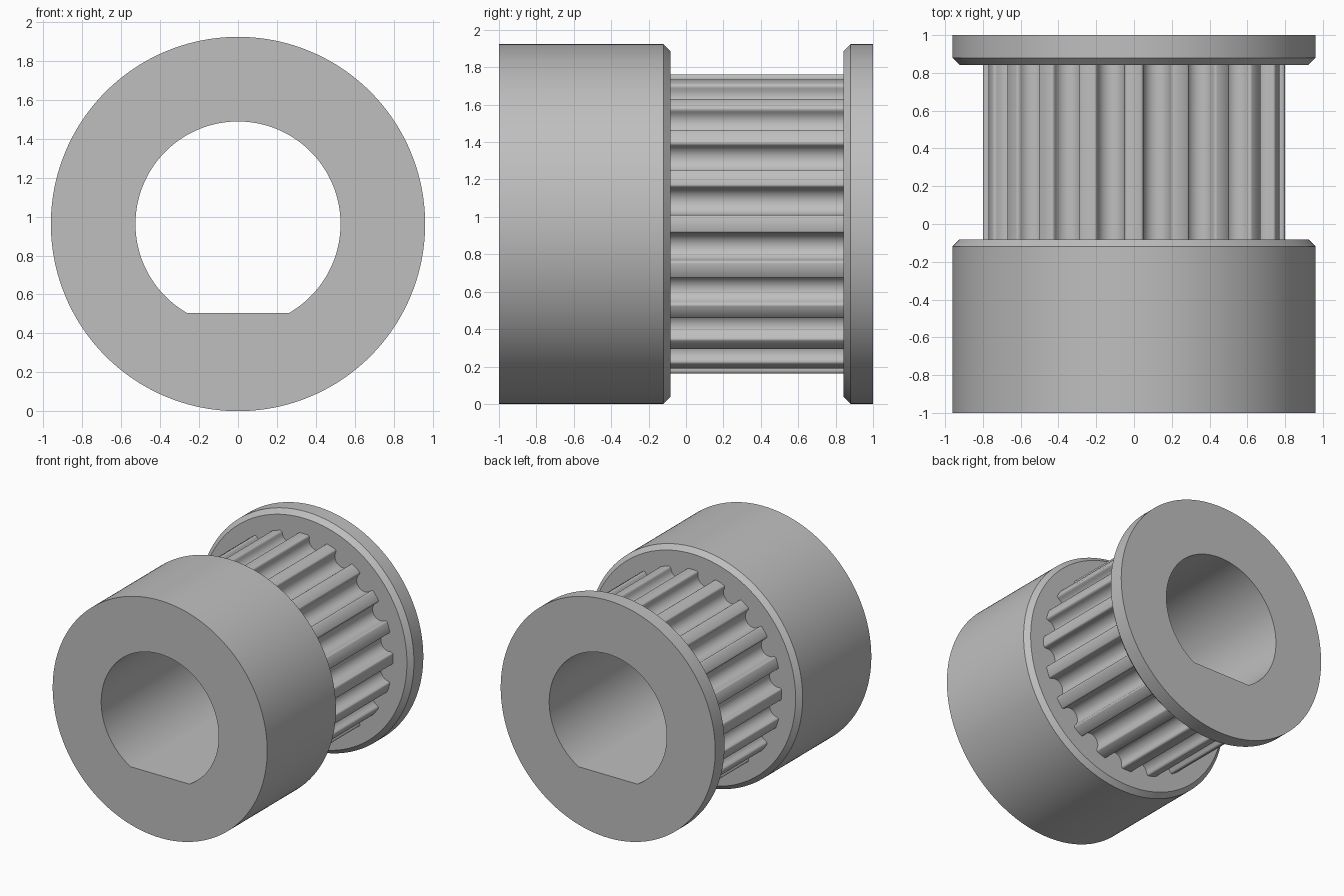
import bpy
import bmesh
from math import sin, cos, tan, radians, pi

cube = bpy.data.objects.get("Cube")
if cube:
    bpy.data.objects.remove(cube, do_unlink=True)

TEETH = 20
PER_TOOTH = 24
N = TEETH * PER_TOOTH
AXIS_Z = 0.962
RIM, CHAMFER, TIP, BORE = 0.962, 0.037, 0.80, 0.527


def circle(radius):
    return [(radius * cos(2 * pi * i / N), radius * sin(2 * pi * i / N)) for i in range(N)]


def d_bore():
    # Round hole with a flat along its lower 60 degrees
    flat = BORE * cos(radians(30))
    points = []
    for i, (x, z) in enumerate(circle(BORE)):
        off = 2 * pi * i / N - 1.5 * pi
        points.append((flat * tan(off), -flat) if abs(off) < radians(30) else (x, z))
    return points


def toothed():
    # Groove section as (sideways, radial): tip fillet, round bottom, tip fillet
    centre, r, fx, fz = 0.774, 0.073, 0.015, 0.021
    fillet = [(r + fx - fx * cos(u), centre + fz * sin(u))
              for u in (radians(22.5 * k) for k in (1, 2, 3, 4))]
    bottom = [(r * sin(u), centre - r * cos(u))
              for u in (pi * k / 14 - pi / 2 for k in range(15))]
    groove = [(-t, h) for t, h in reversed(fillet)] + bottom + fillet
    points = []
    for k in range(TEETH):
        a = 2 * pi * k / TEETH
        points.append((TIP * cos(a), TIP * sin(a)))
        g = a + pi / TEETH
        points += [(h * cos(g) - t * sin(g), h * sin(g) + t * cos(g)) for t, h in groove]
    return points


# One closed skin: hub, toothed barrel, end flange, then back through the bore
rim, bevelled, teeth, bore = circle(RIM), circle(RIM - CHAMFER), toothed(), d_bore()
hub_end, flange_start = -0.083, 0.843
sections = [
    (-1, rim), (hub_end - CHAMFER, rim), (hub_end, bevelled),
    (hub_end, teeth), (flange_start, teeth),
    (flange_start, bevelled), (flange_start + CHAMFER, rim), (1, rim),
    (1, bore), (-1, bore),
]
bm = bmesh.new()
rings = [[bm.verts.new((x, y, z + AXIS_Z)) for x, z in loop] for y, loop in sections]
for a, b in zip(rings, rings[1:] + rings[:1]):
    for i in range(N):
        j = (i + 1) % N
        bm.faces.new((a[i], a[j], b[j], b[i]))
bmesh.ops.recalc_face_normals(bm, faces=bm.faces)

mesh = bpy.data.meshes.new("toothed_pulley")
bm.to_mesh(mesh)
bm.free()
pulley = bpy.data.objects.new("toothed_pulley", mesh)
bpy.context.collection.objects.link(pulley)

# Plain grey metal
grey = bpy.data.materials.new("grey_metal")
grey.use_nodes = True
colour = (0.52, 0.52, 0.52, 1)
grey.diffuse_color = colour
grey.node_tree.nodes["Principled BSDF"].inputs["Base Color"].default_value = colour
mesh.materials.append(grey)

# Smooth round walls, crisp rims
bpy.ops.object.select_all(action='DESELECT')
pulley.select_set(True)
bpy.context.view_layer.objects.active = pulley
bpy.ops.object.shade_smooth_by_angle(angle=radians(28))
